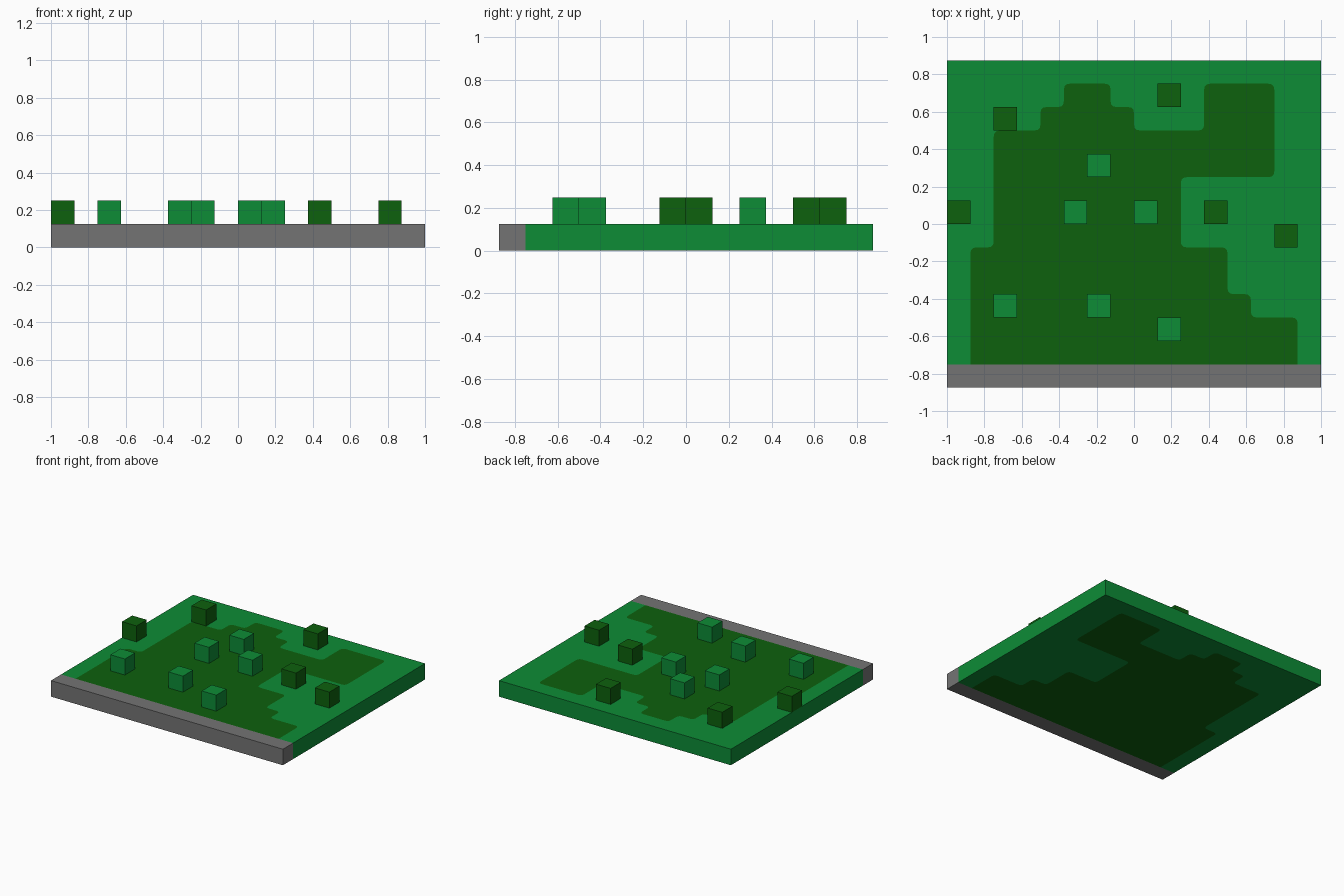
import bpy
import bmesh
from mathutils import Vector

if "Cube" in bpy.data.objects:
    bpy.data.objects.remove(bpy.data.objects["Cube"], do_unlink=True)

CELL = 0.125      # tile module, also the slab thickness
RADIUS = 0.032    # softened corners of the dark patch


def material(name, rgb):
    mat = bpy.data.materials.new(name)
    mat.use_nodes = True
    colour = (*rgb, 1.0)
    mat.diffuse_color = colour
    bsdf = mat.node_tree.nodes["Principled BSDF"]
    bsdf.inputs["Base Color"].default_value = colour
    bsdf.inputs["Roughness"].default_value = 0.9
    return mat


GREEN = material("grass green", (0.004, 0.262, 0.037))
DARK = material("dark green", (0.004, 0.119, 0.004))
GREY = material("stone grey", (0.175, 0.175, 0.175))


def add_object(name, bm, mats):
    mesh = bpy.data.meshes.new(name)
    bm.to_mesh(mesh)
    bm.free()
    for mat in mats:
        mesh.materials.append(mat)
    obj = bpy.data.objects.new(name, mesh)
    bpy.context.collection.objects.link(obj)
    return obj


def rounded(path, radius, steps=3):
    """Round every inner corner of an open path."""
    out = [path[0]]
    for a, b, c in zip(path, path[1:], path[2:]):
        p = b + (a - b).normalized() * radius
        q = b + (c - b).normalized() * radius
        for i in range(steps + 1):
            t = i / steps
            out.append(p * (1 - t) ** 2 + b * 2 * t * (1 - t) + q * t ** 2)
    return out + [path[-1]]


# Outline of the dark patch, in tile units, from front left round to front right
patch = [(-7, -6), (-7, -1), (-6, -1), (-6, 4), (-4, 4), (-4, 5), (-3, 5), (-3, 6),
         (-1, 6), (-1, 5), (0, 5), (0, 4), (3, 4), (3, 6), (6, 6), (6, 2),
         (2, 2), (2, -1), (4, -1), (4, -3), (5, -3), (5, -4), (7, -4), (7, -6)]
outline = rounded([Vector((x * CELL, y * CELL, 0)) for x, y in patch], RADIUS)

# Ground slab: three joined regions, thickened upwards
bm = bmesh.new()
inner = [bm.verts.new(p) for p in outline]
mid_l, back_l, back_r, mid_r, front_r, front_l = [
    bm.verts.new((x, y, 0)) for x, y in
    [(-1, -0.75), (-1, 0.875), (1, 0.875), (1, -0.75), (1, -0.875), (-1, -0.875)]]
regions = [
    [mid_l, back_l, back_r, mid_r] + inner[::-1],                   # grass
    inner,                                                          # dark patch
    [mid_l, inner[0], inner[-1], mid_r, front_r, front_l],          # stone kerb
]
for index, verts in enumerate(regions):
    bm.faces.new(verts).material_index = index
result = bmesh.ops.extrude_face_region(bm, geom=bm.faces[:], use_keep_orig=True)
top = [g for g in result["geom"] if isinstance(g, bmesh.types.BMVert)]
bmesh.ops.translate(bm, verts=top, vec=(0, 0, CELL))
bmesh.ops.recalc_face_normals(bm, faces=bm.faces[:])
# Side walls take the kerb colour at the front and grass elsewhere
for face in bm.faces:
    if abs(face.normal.z) < 0.5:
        face.material_index = 2 if face.calc_center_median().y < -0.75 else 0
add_object("ground_slab", bm, [GREEN, DARK, GREY])


# Bushes: one-tile cubes on the slab, placed by their lower left tile corner
def bush(name, x, y, mat):
    bm = bmesh.new()
    bmesh.ops.create_cube(bm, size=CELL)
    obj = add_object(name, bm, [mat])
    obj.location = ((x + 0.5) * CELL, (y + 0.5) * CELL, 1.5 * CELL)


light_bushes = [(-2, 2), (-3, 0), (0, 0), (-6, -4), (-2, -4), (1, -5)]
dark_bushes = [(-6, 4), (1, 5), (-8, 0), (3, 0), (6, -1)]
for i, (x, y) in enumerate(light_bushes, 1):
    bush(f"light_bush_{i}", x, y, GREEN)
for i, (x, y) in enumerate(dark_bushes, 1):
    bush(f"dark_bush_{i}", x, y, DARK)
